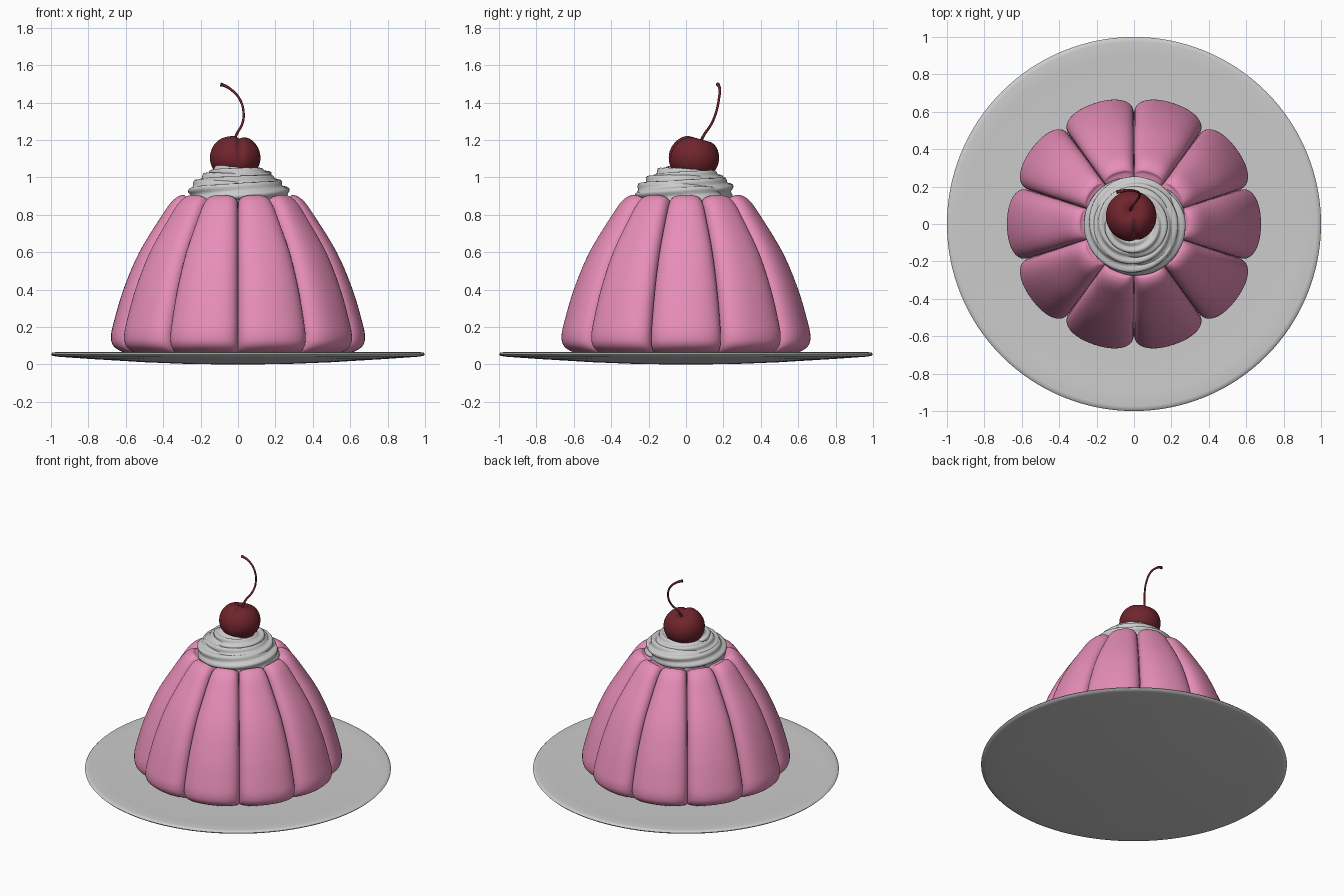
import bpy, bmesh, math
from math import sin, cos, pi
from mathutils import Vector

if "Cube" in bpy.data.objects:
    bpy.data.objects.remove(bpy.data.objects["Cube"])


def material(name, color):
    m = bpy.data.materials.new(name)
    m.diffuse_color = color
    m.use_nodes = True
    m.node_tree.nodes["Principled BSDF"].inputs["Base Color"].default_value = m.diffuse_color
    return m


def make_object(name, verts, faces, mat=None, angle=50):
    me = bpy.data.meshes.new(name)
    me.from_pydata(verts, [], faces)
    bm = bmesh.new()
    bm.from_mesh(me)
    bmesh.ops.remove_doubles(bm, verts=bm.verts, dist=1e-5)
    bmesh.ops.recalc_face_normals(bm, faces=bm.faces)
    bm.to_mesh(me)
    bm.free()
    ob = bpy.data.objects.new(name, me)
    bpy.context.collection.objects.link(ob)
    if mat:
        me.materials.append(mat)
    bpy.ops.object.select_all(action='DESELECT')
    ob.select_set(True)
    bpy.context.view_layer.objects.active = ob
    bpy.ops.object.shade_smooth_by_angle(angle=math.radians(angle))
    return ob


def grid_faces(rows, cols):
    return [(i * cols + j, i * cols + (j + 1) % cols,
             (i + 1) * cols + (j + 1) % cols, (i + 1) * cols + j)
            for i in range(rows - 1) for j in range(cols)]


def smooth_profile(pts, steps=5):
    # Catmull-Rom interpolation through the profile points
    p = [Vector(q) for q in pts]
    p = [2 * p[0] - p[1]] + p + [2 * p[-1] - p[-2]]
    out = []
    for i in range(1, len(p) - 2):
        a, b, c, d = p[i - 1:i + 3]
        for k in range(steps):
            t = k / steps
            out.append(0.5 * (2 * b + (c - a) * t + (2 * a - 5 * b + 4 * c - d) * t * t
                              + (3 * b - a - 3 * c + d) * t ** 3))
    return out + [p[-2]]


pink = material("pink", (0.80, 0.27, 0.48, 1))
red = material("cherry_red", (0.16, 0.018, 0.025, 1))

# Plate: thin shallow disc
plate = [(0, 0), (0.25, 0.002), (0.5, 0.012), (0.8, 0.03), (0.97, 0.042), (0.993, 0.047),
         (1, 0.055), (0.993, 0.063), (0.975, 0.066), (0.9, 0.062), (0.7, 0.058), (0, 0.058)]
N = 128
make_object("plate", [(r * cos(2 * pi * j / N), r * sin(2 * pi * j / N), z)
                      for r, z in plate for j in range(N)], grid_faces(len(plate), N))

# Pudding: blend a ridge profile and a groove profile around ten lobes
ridge = smooth_profile([(0.58, 0.055), (0.635, 0.075), (0.67, 0.105), (0.679, 0.15), (0.666, 0.22),
                        (0.613, 0.4), (0.528, 0.6), (0.405, 0.8), (0.345, 0.88), (0.295, 0.906),
                        (0.25, 0.89), (0, 0.87)])
groove = smooth_profile([(0.53, 0.055), (0.56, 0.075), (0.575, 0.105), (0.578, 0.15), (0.567, 0.22),
                         (0.515, 0.4), (0.432, 0.6), (0.32, 0.78), (0.285, 0.825), (0.255, 0.845),
                         (0.22, 0.85), (0, 0.85)])
LOBES, SEG = 10, 24
verts = []
for a, b in zip(ridge, groove):
    for j in range(LOBES * SEG):
        # even parameter remapped so samples gather near the grooves
        t = sin((j % SEG / SEG * 2 - 1) * pi / 2)
        w = (1 - abs(t) ** 2.8) ** (1 / 2.8)
        ang = (j // SEG + t / 2) * 2 * pi / LOBES
        q = b.lerp(a, w)
        verts.append((q.x * cos(ang), q.x * sin(ang), q.y))
cols = LOBES * SEG
make_object("pudding", verts, grid_faces(len(ridge), cols) + [tuple(range(cols))], pink, 60)

# Whipped cream: ribbed tube swept along a rising, tightening spiral
STEPS, SEC, TURNS = 260, 42, 2.75
verts = []
for i in range(STEPS + 1):
    s = i / STEPS
    ang = math.radians(150) + (1 - s) * TURNS * 2 * pi
    R = 0.203 - 0.105 * s ** 1.5
    z = 0.90 + 0.112 * s ** 1.2
    taper = min(1, s / 0.06, (1 - s) / 0.05)
    tube = (0.084 - 0.024 * s) * math.sqrt(max(0, 1 - (1 - taper) ** 2))
    for k in range(SEC):
        f = 2 * pi * k / SEC
        rr = tube * (0.88 + 0.12 * cos(7 * (f + s * 7)))
        r = R + rr * cos(f)
        verts.append((r * cos(ang), r * sin(ang), z + rr * sin(f)))
make_object("whipped_cream", verts, grid_faces(STEPS + 1, SEC), None, 60)

# Cream core fills the middle under the cherry
core = [(0, 0.84), (0.23, 0.85), (0.24, 0.89), (0.2, 0.95), (0.12, 1.0), (0, 1.01)]
make_object("cream_core", [(r * cos(2 * pi * j / 48), r * sin(2 * pi * j / 48), z)
                           for r, z in core for j in range(48)], grid_faces(len(core), 48))

# Cherry: sphere with a stem dimple and a crease down the front
centre = Vector((-0.015, 0.042, 1.105))
dimple = Vector((0, 0.3, 1)).normalized()
rows, cols = 49, 64
verts = []
for i in range(rows):
    th = pi * i / (rows - 1)
    for j in range(cols):
        ph = 2 * pi * j / cols
        d = Vector((sin(th) * cos(ph), sin(th) * sin(ph), cos(th)))
        a = d.angle(dimple)
        r = 0.135 - 0.042 * math.exp(-(a / 0.38) ** 2)
        if d.y < 0.2:
            fade = max(0, min(1, (0.2 - d.y) / 0.5)) * max(0, min(1, d.z + 0.5))
            r -= 0.018 * fade * math.exp(-((d.x - 0.2) / 0.13) ** 2)
        verts.append(centre + Vector((d.x * r, d.y * r, d.z * r * 0.93)))
make_object("cherry", verts, grid_faces(rows, cols), red, 60)

# Stem: bevelled curve with a thicker tip
path = [(-0.02, 0.07, 1.175, 1.0), (-0.01, 0.095, 1.225, 0.9), (0.022, 0.135, 1.285, 0.8),
        (0.03, 0.16, 1.345, 0.8), (0.008, 0.176, 1.42, 0.8), (-0.04, 0.18, 1.472, 0.9),
        (-0.08, 0.173, 1.494, 1.1), (-0.092, 0.17, 1.497, 1.3)]
cu = bpy.data.curves.new("cherry_stem", 'CURVE')
cu.dimensions = '3D'
cu.bevel_depth = 0.008
cu.bevel_resolution = 3
cu.use_fill_caps = True
sp = cu.splines.new('BEZIER')
sp.bezier_points.add(len(path) - 1)
for bp, (x, y, z, r) in zip(sp.bezier_points, path):
    bp.co = (x, y, z)
    bp.radius = r
    bp.handle_left_type = bp.handle_right_type = 'AUTO'
cu.materials.append(red)
bpy.context.collection.objects.link(bpy.data.objects.new("cherry_stem", cu))
